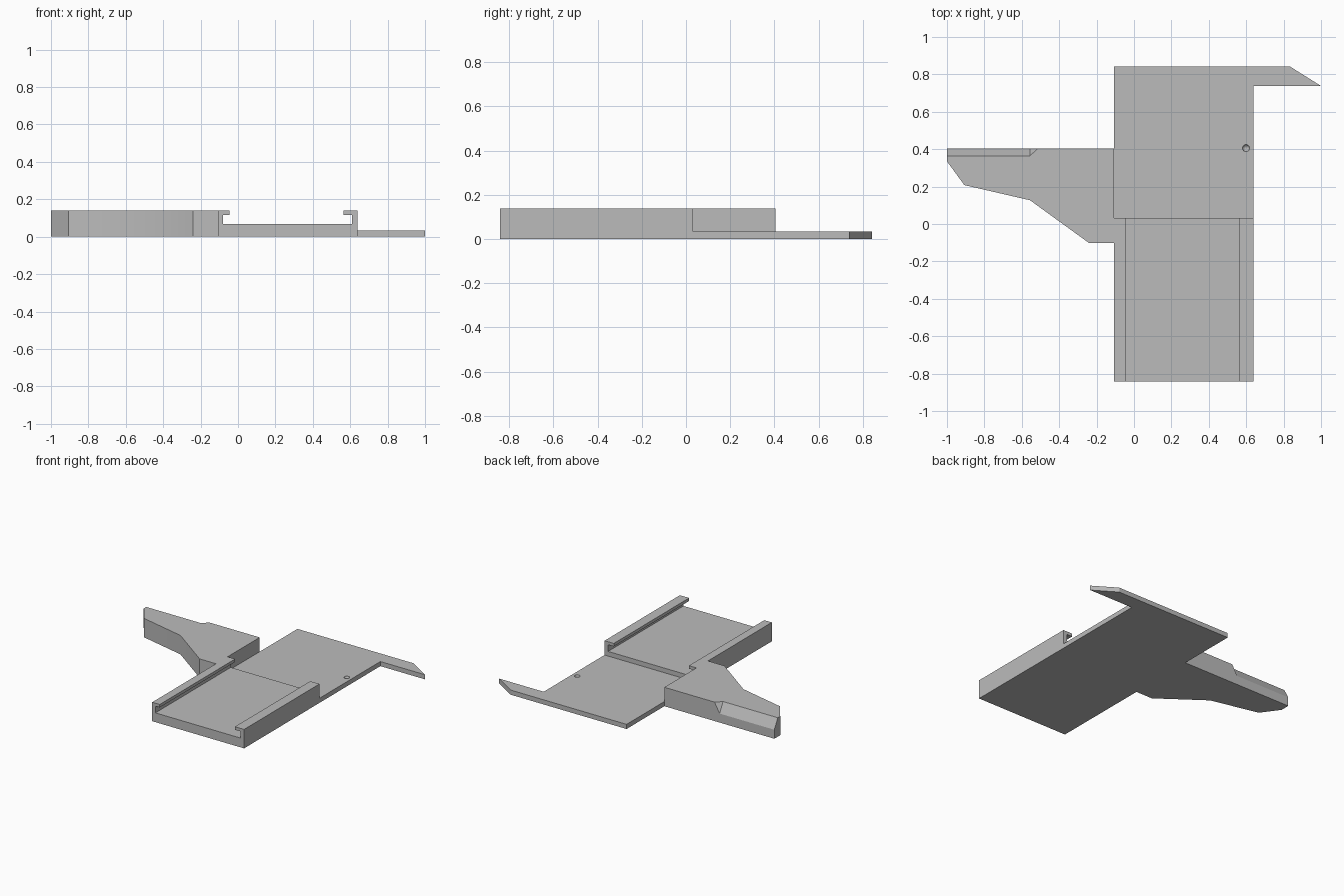
import bpy, bmesh, math
from mathutils import Vector

cube = bpy.data.objects.get("Cube")
if cube:
    bpy.data.objects.remove(cube, do_unlink=True)

grey = bpy.data.materials.new("plain grey")
grey.use_nodes = True
grey.diffuse_color = (0.5, 0.5, 0.5, 1)
grey.node_tree.nodes["Principled BSDF"].inputs["Base Color"].default_value = (0.5, 0.5, 0.5, 1)


def add_object(name, bm):
    bmesh.ops.recalc_face_normals(bm, faces=bm.faces)
    mesh = bpy.data.meshes.new(name)
    bm.to_mesh(mesh)
    bm.free()
    mesh.materials.append(grey)
    obj = bpy.data.objects.new(name, mesh)
    bpy.context.collection.objects.link(obj)
    return obj


def extrude(name, points, direction):
    """Fill an outline and extrude it into a solid."""
    bm = bmesh.new()
    face = bm.faces.new([bm.verts.new(p) for p in points])
    res = bmesh.ops.extrude_face_region(bm, geom=[face])
    verts = [g for g in res["geom"] if isinstance(g, bmesh.types.BMVert)]
    bmesh.ops.translate(bm, verts=verts, vec=direction)
    return add_object(name, bm)


def cut(obj, cutter):
    """Subtract a cutter and leave it hidden."""
    mod = obj.modifiers.new("cut", 'BOOLEAN')
    mod.operation = 'DIFFERENCE'
    mod.solver = 'EXACT'
    mod.object = cutter
    cutter.hide_render = True
    cutter.hide_viewport = True
    cutter.display_type = 'WIRE'


LEFT, RIGHT = -0.107, 0.639      # sides of the main body
END, JOIN = 0.842, 0.032         # body end, and seam of plate and channel
TOP, THIN, FLOOR, LIP = 0.139, 0.034, 0.068, 0.117

# Thin rear plate with a pointed hook
plate = [(LEFT, JOIN), (RIGHT, JOIN), (RIGHT, 0.738), (1, 0.738), (0.834, END), (LEFT, END)]
rear_plate = extrude("rear_plate", [(x, y, 0) for x, y in plate], (0, 0, THIN))

# Small round dimple in the plate
bm = bmesh.new()
bmesh.ops.create_uvsphere(bm, u_segments=24, v_segments=12, radius=0.019)
bmesh.ops.translate(bm, verts=bm.verts, vec=(0.599, 0.406, THIN))
cut(rear_plate, add_object("dimple_cutter", bm))

# Channel with a lip along each wall
section = [(LEFT, 0), (RIGHT, 0), (RIGHT, TOP), (0.564, TOP), (0.564, LIP), (0.61, LIP),
           (0.61, FLOOR), (-0.081, FLOOR), (-0.081, LIP), (-0.046, LIP), (-0.046, TOP), (LEFT, TOP)]
extrude("front_channel", [(x, -END, z) for x, z in section], (0, JOIN + END, 0))

# Tapering side arm
BACK = 0.404
outline = [(LEFT, BACK), (-1, BACK), (-1, 0.335), (-0.907, 0.208),
           (-0.556, 0.127), (-0.24, -0.102), (LEFT, -0.102)]
side_arm = extrude("side_arm", [(x, y, 0) for x, y in outline], (0, 0, TOP))

# Chamfer on the rear top edge of the arm, with a slanted inner end
inner = Vector((-0.556, BACK - 0.04, TOP))
slope = Vector((0, 0.04, -0.073))
along = Vector((0.041, 0.04, 0))
upper, lower = inner - slope, inner + 2 * slope
outward = Vector((-0.55, 0, 0))
corner = Vector((inner.x, lower.y, upper.z)) + outward
bm = bmesh.new()
for p in (upper, lower, inner - slope + 3 * along, upper + outward, lower + outward, corner):
    bm.verts.new(p)
bmesh.ops.convex_hull(bm, input=bm.verts)
cut(side_arm, add_object("chamfer_cutter", bm))

# Shading: soft across shallow bends, crisp elsewhere
bpy.ops.object.select_all(action='DESELECT')
side_arm.select_set(True)
rear_plate.select_set(True)
bpy.context.view_layer.objects.active = side_arm
bpy.ops.object.shade_smooth_by_angle(angle=math.radians(30))
